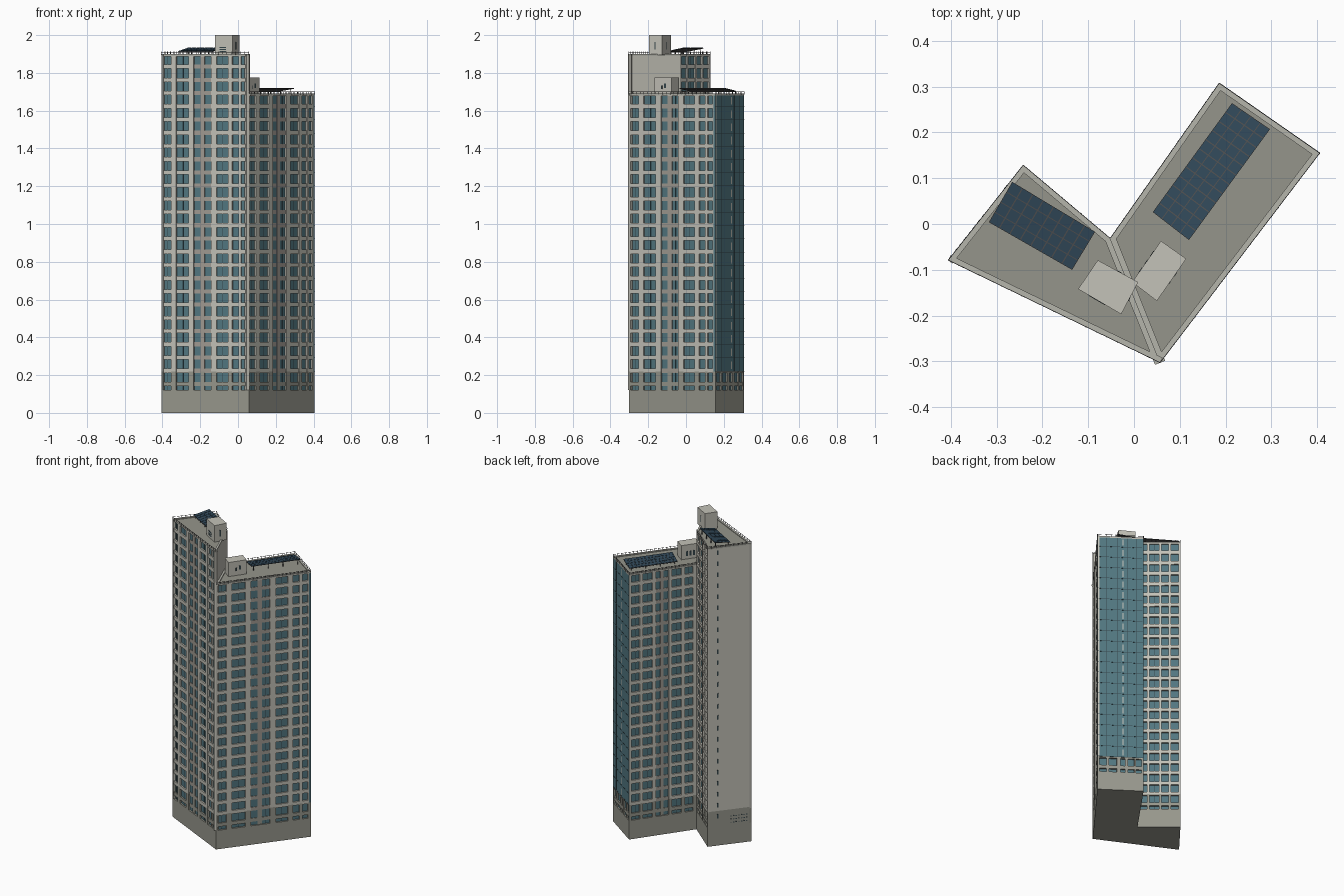
import bpy, bmesh
from mathutils import Vector

cube = bpy.data.objects.get("Cube")
if cube:
    bpy.data.objects.remove(cube)

# Materials
COLOURS = {
    "pale_wall": (0.55, 0.54, 0.48),
    "base_stone": (0.31, 0.31, 0.265),
    "roof_grey": (0.30, 0.30, 0.26),
    "parapet_grey": (0.46, 0.46, 0.41),
    "glass": (0.085, 0.185, 0.22),
    "dark_frame": (0.035, 0.06, 0.07),
    "taupe_recess": (0.36, 0.33, 0.29),
    "solar_blue": (0.03, 0.065, 0.10),
    "steel": (0.08, 0.08, 0.08),
}
NAMES = list(COLOURS)
MATS = []
for name, rgb in COLOURS.items():
    m = bpy.data.materials.new(name)
    m.use_nodes = True
    m.diffuse_color = (*rgb, 1)
    m.node_tree.nodes["Principled BSDF"].inputs["Base Color"].default_value = (*rgb, 1)
    MATS.append(m)


class Part:
    """Collects simple solids into one named object."""

    def __init__(self, name):
        self.name, self.bm = name, bmesh.new()

    def loft(self, low, high, mat):
        a = [self.bm.verts.new(p) for p in low]
        b = [self.bm.verts.new(p) for p in high]
        n = len(a)
        faces = [self.bm.faces.new(a[::-1]), self.bm.faces.new(b)]
        for i in range(n):
            j = (i + 1) % n
            faces.append(self.bm.faces.new((a[i], a[j], b[j], b[i])))
        for f in faces:
            f.material_index = NAMES.index(mat)

    def prism(self, poly, z0, z1, mat):
        self.loft([(x, y, z0) for x, y in poly], [(x, y, z1) for x, y in poly], mat)

    def finish(self):
        bmesh.ops.recalc_face_normals(self.bm, faces=self.bm.faces[:])
        me = bpy.data.meshes.new(self.name)
        self.bm.to_mesh(me)
        self.bm.free()
        for m in MATS:
            me.materials.append(m)
        ob = bpy.data.objects.new(self.name, me)
        bpy.context.collection.objects.link(ob)


class Wall:
    """Local frame on one footprint edge: fraction along, depth outward, height."""

    def __init__(self, part, p, q):
        self.part, self.p = part, Vector(p)
        self.run = Vector(q) - self.p
        self.length = self.run.length
        u = self.run.normalized()
        self.n = Vector((u.y, -u.x))

    def box(self, f0, f1, d0, d1, z0, z1, mat):
        pts = [self.p + self.run * f + self.n * d
               for f, d in ((f0, d0), (f1, d0), (f1, d1), (f0, d1))]
        self.part.prism(pts, z0, z1, mat)


def edges(poly):
    return [(poly[i], poly[(i + 1) % len(poly)]) for i in range(len(poly))]


def inset(poly, d):
    out = []
    for i, p in enumerate(poly):
        p = Vector(p)
        a = (p - Vector(poly[i - 1])).normalized()
        b = (Vector(poly[(i + 1) % len(poly)]) - p).normalized()
        out.append(p + (b - a) * (d / a.cross(b)))
    return out


BASE, PODIUM, FLOOR, DEEP = 0.12, 0.22, 0.07, 0.010
WING_A = [(-.406, -.079), (.057, -.303), (-.052, -.031), (-.242, .129)]
WING_B = [(.057, -.303), (.406, .155), (.186, .308), (-.052, -.031)]
OUTER = [(.02, .11), (.17, .31), (.37, .44), (.49, .57), (.63, .76), (.81, .88), (.91, .97)]
INNER_A = [(.04, .22), (.28, .50), (.56, .72), (.78, .96)]
INNER_B = [(.04, .16), (.21, .35), (.40, .47), (.52, .59), (.64, .78), (.83, .95)]
END_B = [(.04, .2), (.25, .42), (.5, .6), (.66, .8), (.84, .96)]


def floor_levels(top):
    """Heights of the floor lines, including the two lines in the podium."""
    n = round((top - PODIUM) / FLOOR)
    return [PODIUM + FLOOR * k for k in range(-1, n)]


def window_grid(name, p, q, cols, top, recess=None):
    """Piers and floor bands in front of the glass core."""
    part = Part(name)
    w = Wall(part, p, q)
    r0, r1 = recess or (2, 2)
    stops = [0] + [f for c in cols for f in c] + [1]
    zones = [(0, r0, 0), (r0, r1, -.006), (r1, 1, 0)] if recess else [(0, 1, 0)]
    for z0, z1, low in ((BASE, PODIUM, True), (PODIUM, top, False)):
        for f0, f1 in zip(stops[::2], stops[1::2]):
            inside = r0 < f0 and f1 < r1
            mat = "base_stone" if low else "taupe_recess" if inside else "pale_wall"
            w.box(f0, f1, -DEEP - .002, -.006 if inside else 0, z0, z1, mat)
    for z in floor_levels(top):
        low = z < PODIUM - .01
        for f0, f1, d in zones:
            mat = "base_stone" if low else "taupe_recess" if d else "pale_wall"
            w.box(f0, f1, -DEEP - .002, d - .001, z - .008, z + .014, mat)
    w.box(0, 1, -DEEP - .002, -.0005, top - .012, top, "pale_wall")
    # window mullions
    for f0, f1 in cols:
        if (f1 - f0) * w.length > .045:
            mid, h = (f0 + f1) / 2, .0012 / w.length
            w.box(mid - h, mid + h, -DEEP - .002, -DEEP + .002, BASE, top, "dark_frame")
    part.finish()


def wing(name, poly, top, open_edge):
    """Base, glass core, roof deck, parapet and railing of one wing."""
    part = Part(name + "_base")
    part.prism(poly, 0, BASE, "base_stone")
    part.finish()
    part = Part(name + "_glass_core")
    part.prism(inset(poly, DEEP), BASE - .01, top - .012, "glass")
    part.finish()
    part = Part(name + "_roof_deck")
    part.prism(inset(poly, .004), top - .011, top - .005, "roof_grey")
    part.finish()
    part, rail = Part(name + "_parapet"), Part(name + "_railing")
    for i, (p, q) in enumerate(edges(poly)):
        w = Wall(part, p, q)
        w.box(0, 1, -.012, 0, top - .010, top, "parapet_grey")
        if i == open_edge:
            continue
        w.part = rail
        w.box(0, 1, -.001, .0005, top + .009, top + .0105, "steel")
        n = int(w.length / .025)
        h = .001 / w.length
        for k in range(n + 1):
            f = min(max(k / n, h), 1 - h)
            w.box(f - h, f + h, -.001, .001, top - .004, top + .012, "steel")
    part.finish()
    rail.finish()


def solar_array(name, low0, low1, high1, high0, z0, z1, nu, nv):
    """Tilted frame covered by a grid of panels, on short legs."""
    part = Part(name)
    a, b = Vector((*low0, z0)), Vector((*low1, z0))
    c, d = Vector((*high1, z1)), Vector((*high0, z1))

    def at(u, v, lift):
        return a.lerp(b, u).lerp(d.lerp(c, u), v) + Vector((0, 0, lift))

    def slab(u0, u1, v0, v1, lo, hi, mat):
        uv = [(u0, v0), (u1, v0), (u1, v1), (u0, v1)]
        part.loft([at(*t, lo) for t in uv], [at(*t, hi) for t in uv], mat)

    slab(0, 1, 0, 1, -.003, 0, "steel")
    for i in range(nu):
        for j in range(nv):
            slab((i + .05) / nu, (i + .95) / nu, (j + .04) / nv, (j + .96) / nv,
                 -.001, .0015, "solar_blue")
    for u in (.05, .35, .65, .95):
        for v in (.1, .9):
            x, y, z = at(u, v, -.002)
            s = .0015
            sq = [(x - s, y - s), (x + s, y - s), (x + s, y + s), (x - s, y + s)]
            part.prism(sq, z0 - .02, z, "steel")
    part.finish()


def roof_room(name, poly, z0, z1, openings):
    part = Part(name)
    part.prism(poly, z0, z1, "pale_wall")
    sides = edges(poly)
    for side, f0, f1, lo, hi in openings:
        Wall(part, *sides[side]).box(f0, f1, -.001, .001, z0 + lo, z0 + hi, "dark_frame")
    part.finish()


# Two wings
TOP_A, TOP_B = 1.90, 1.69
wing("tall_wing", WING_A, TOP_A, 1)
wing("short_wing", WING_B, TOP_B, 3)
ea, eb = edges(WING_A), edges(WING_B)
window_grid("tall_front_facade", *ea[0], OUTER, TOP_A, (.34, .60))
window_grid("tall_inner_facade", *ea[2], INNER_A, TOP_A)
window_grid("short_front_facade", *eb[0], OUTER, TOP_B, (.34, .60))
window_grid("short_inner_facade", *eb[2], INNER_B, TOP_B, (.375, .615))

# Plain wall where the tall wing rises above the short one
part = Part("party_wall")
Wall(part, *ea[1]).box(0, 1, -.012, 0, BASE, TOP_A, "pale_wall")
part.finish()

# Blank end wall with one line of small windows and podium vents
part = Part("tall_end_wall")
w = Wall(part, *ea[3])
w.box(0, 1, -.012, 0, BASE, PODIUM, "base_stone")
w.box(0, 1, -.012, 0, PODIUM, TOP_A, "pale_wall")
for z in floor_levels(TOP_A):
    w.box(.215, .25, -.001, .001, z + .022, z + .05, "dark_frame")
for row in range(3):
    for k in range(7):
        f = .52 + k * .06
        w.box(f, f + .03, -.001, .001, .135 + row * .02, .140 + row * .02, "dark_frame")
part.finish()

# Glazed end wall
part = Part("short_end_glazing")
w = Wall(part, *eb[1])
w.box(0, 1, -.012, 0, PODIUM, TOP_B - .008, "glass")
stops = [0] + [f for c in END_B for f in c] + [1]
for f0, f1 in zip(stops[::2], stops[1::2]):
    w.box(f0, f1, -.012, 0, BASE, PODIUM, "base_stone")
w.box(0, 1, -.012, -.001, PODIUM - .078, PODIUM - .056, "base_stone")
w.box(0, 1, -.012, -.001, PODIUM - .008, PODIUM, "base_stone")
for f in (.2, .44, .66, .84):
    w.box(f - .004, f + .004, -.001, .0008, PODIUM, TOP_B - .01, "dark_frame")
for z in floor_levels(TOP_B)[1:]:
    w.box(0, 1, -.001, .0008, z, z + .0025, "dark_frame")
    w.box(.545, .565, -.001, .001, z + .012, z + .052, "pale_wall")
part.finish()

# Roof rooms
ROOM_A = [(-.122, -.142), (-.028, -.197), (.009, -.127), (-.079, -.079)]
ROOM_B = [(-.004, -.127), (.05, -.168), (.114, -.076), (.059, -.037)]
slats = [(0, .25, .62, z, z + .007) for z in (.015, .026, .037)]
roof_room("tall_roof_room", ROOM_A, TOP_A - .006, 2.0,
          slats + [(1, .42, .52, .03, .07), (2, .42, .5, .03, .07)])
vents = [(3, f, f + .12, .02, .05) for f in (.25, .45, .65)]
roof_room("short_roof_room", ROOM_B, TOP_B - .006, 1.775,
          vents + [(1, .58, .68, .035, .06), (1, .4, .46, .03, .05)])

# Solar arrays
solar_array("tall_solar_array", (-.317, .004), (-.135, -.100), (-.085, -.017), (-.266, .092),
            1.914, 1.932, 8, 4)
solar_array("short_solar_array", (.214, .264), (.041, .026), (.120, -.035), (.297, .207),
            1.704, 1.719, 12, 4)
